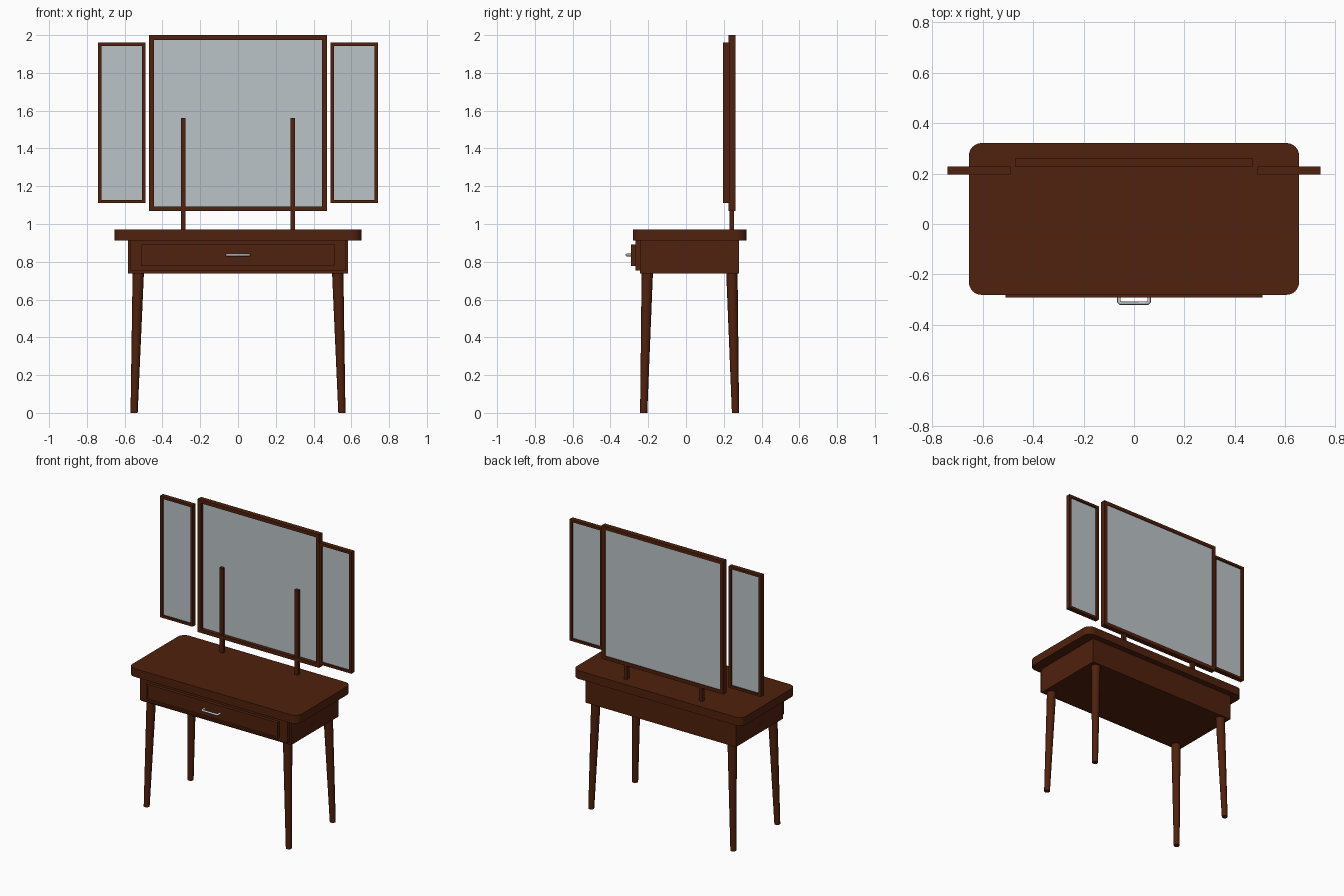
import bpy
import bmesh
from mathutils import Vector

cube = bpy.data.objects.get("Cube")
if cube:
    bpy.data.objects.remove(cube, do_unlink=True)


def material(name, colour):
    m = bpy.data.materials.new(name)
    m.use_nodes = True
    m.diffuse_color = (*colour, 1)
    m.node_tree.nodes["Principled BSDF"].inputs["Base Color"].default_value = (*colour, 1)
    return m


wood = material("dark wood", (0.08, 0.015, 0.004))
glass = material("mirror glass", (0.50, 0.55, 0.57))
metal = material("silver metal", (0.60, 0.60, 0.64))


def finish(name, bm, mat):
    bmesh.ops.recalc_face_normals(bm, faces=bm.faces)
    mesh = bpy.data.meshes.new(name)
    bm.to_mesh(mesh)
    bm.free()
    mesh.materials.append(mat)
    obj = bpy.data.objects.new(name, mesh)
    bpy.context.collection.objects.link(obj)
    return obj


def add_box(bm, x, y, z):
    """Box from (low, high) ranges on each axis."""
    verts = bmesh.ops.create_cube(bm, size=1)["verts"]
    for v in verts:
        v.co = Vector([(a + b) / 2 + c * (b - a) for (a, b), c in zip((x, y, z), v.co)])
    return verts


def box(name, x, y, z, mat=wood):
    bm = bmesh.new()
    add_box(bm, x, y, z)
    return finish(name, bm, mat)


def frame(name, x, y, z, w):
    """Rectangular picture frame in the xz plane, open in the middle."""
    bm = bmesh.new()
    loops = []
    for depth in y:
        for i in (0, w):
            loops.append([bm.verts.new((px, depth, pz)) for px, pz in (
                (x[0] + i, z[0] + i), (x[1] - i, z[0] + i),
                (x[1] - i, z[1] - i), (x[0] + i, z[1] - i))])
    for a, b in ((0, 1), (1, 3), (3, 2), (2, 0)):
        for k in range(4):
            n = (k + 1) % 4
            bm.faces.new((loops[a][k], loops[a][n], loops[b][n], loops[b][k]))
    return finish(name, bm, wood)


def mirror_panel(name, x, y, z, w, glass_y):
    frame(name + "_frame", x, y, z, w)
    box(name + "_glass", (x[0] + w, x[1] - w), glass_y, (z[0] + w, z[1] - w), glass)


# Table top with rounded corners
bm = bmesh.new()
add_box(bm, (-0.655, 0.655), (-0.281, 0.321), (0.912, 0.97))
upright = [e for e in bm.edges if abs(e.verts[0].co.z - e.verts[1].co.z) > 0.01]
bmesh.ops.bevel(bm, geom=upright, offset=0.05, segments=6, profile=0.5, affect='EDGES')
finish("table_top", bm, wood)

# Drawer case and front
box("case", (-0.582, 0.582), (-0.243, 0.28), (0.737, 0.912))
box("case_front", (-0.57, 0.57), (-0.268, -0.243), (0.755, 0.912))
frame("drawer_rim", (-0.51, 0.51), (-0.291, -0.268), (0.777, 0.892), 0.012)
box("drawer_panel", (-0.498, 0.498), (-0.285, -0.268), (0.789, 0.88))

# Drawer handle
curve = bpy.data.curves.new("handle", 'CURVE')
curve.dimensions = '3D'
curve.bevel_depth = 0.007
curve.bevel_resolution = 2
curve.use_fill_caps = True
spline = curve.splines.new('POLY')
path = [(-0.06, -0.284), (-0.06, -0.308), (-0.054, -0.314),
        (0.054, -0.314), (0.06, -0.308), (0.06, -0.284)]
spline.points.add(len(path) - 1)
for point, (px, py) in zip(spline.points, path):
    point.co = (px, py, 0.836, 1)
curve.materials.append(metal)
bpy.context.collection.objects.link(bpy.data.objects.new("handle", curve))

# Tapered, splayed round legs
for side, sx in (("left", 1), ("right", -1)):
    for place, foot_y, head_y in (("front", -0.224, -0.205), ("back", 0.262, 0.243)):
        bm = bmesh.new()
        bmesh.ops.create_cone(bm, cap_ends=True, segments=20, radius1=0.019, radius2=0.03, depth=1)
        for v in bm.verts:
            t = v.co.z + 0.5
            v.co = (v.co.x + sx * (0.55 - 0.022 * t),
                    v.co.y + foot_y + (head_y - foot_y) * t, 0.74 * t)
        leg = finish(f"{place}_{side}_leg", bm, wood)
        bpy.ops.object.select_all(action='DESELECT')
        leg.select_set(True)
        bpy.context.view_layer.objects.active = leg
        bpy.ops.object.shade_smooth_by_angle()

    # Mirror post and side mirror
    post_x = sorted((sx * 0.278, sx * 0.303))
    box(f"{side}_mirror_post", post_x, (0.23, 0.255), (0.965, 1.562))
    wing_x = sorted((sx * 0.49, sx * 0.74))
    mirror_panel(f"{side}_mirror", wing_x, (0.197, 0.229), (1.11, 1.96), 0.017, (0.209, 0.217))

# Centre mirror
mirror_panel("centre_mirror", (-0.47, 0.47), (0.226, 0.262), (1.068, 2.0), 0.025, (0.25, 0.257))
